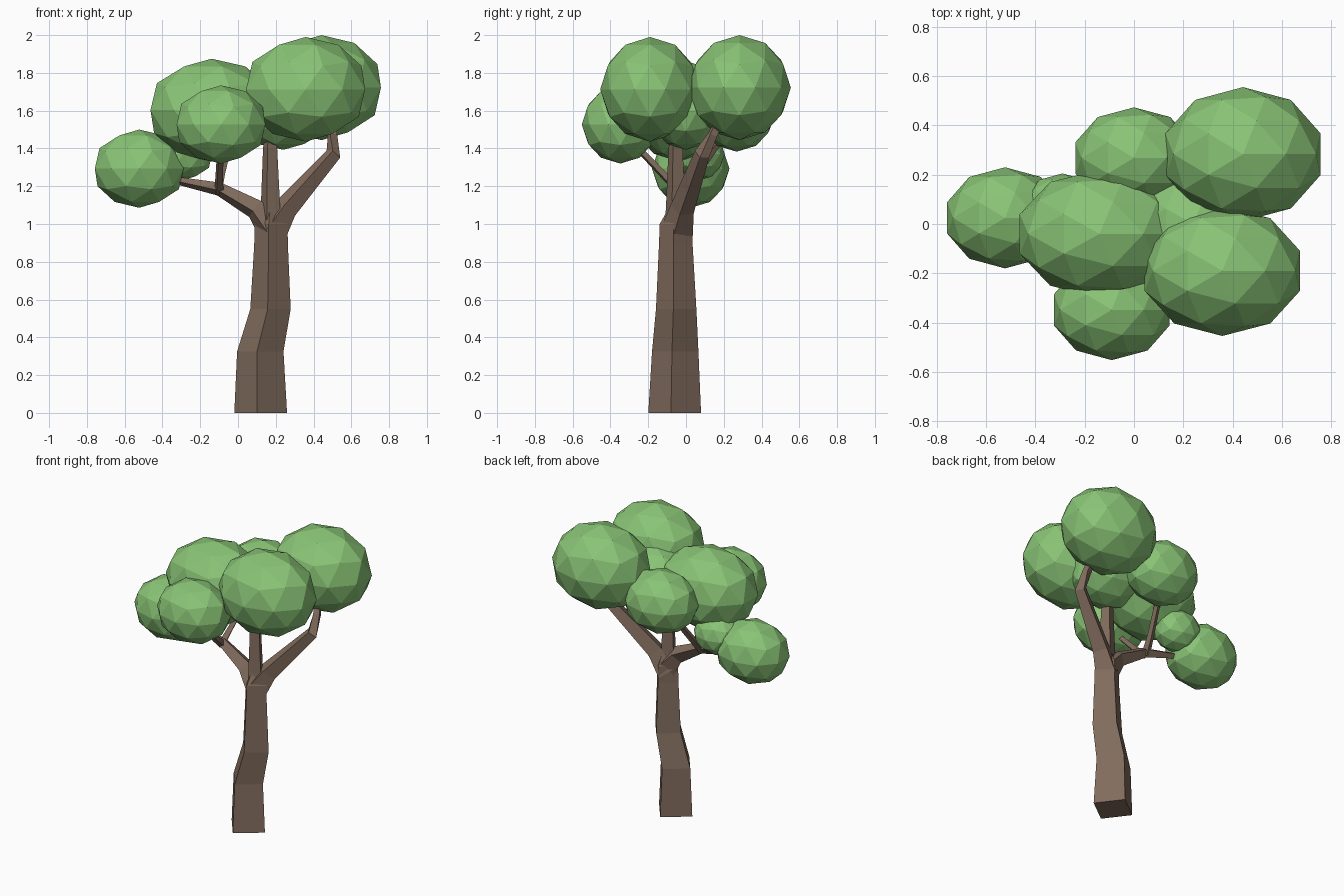
import bpy, bmesh, math
from mathutils import Vector

if "Cube" in bpy.data.objects:
    bpy.data.objects.remove(bpy.data.objects["Cube"])


def material(name, color):
    m = bpy.data.materials.new(name)
    m.diffuse_color = color
    m.use_nodes = True
    m.node_tree.nodes["Principled BSDF"].inputs["Base Color"].default_value = m.diffuse_color
    return m


bark = material("bark", (0.22, 0.15, 0.11, 1))
leaf = material("leaf", (0.25, 0.55, 0.18, 1))


def add_object(name, bm, mat):
    bmesh.ops.recalc_face_normals(bm, faces=bm.faces)
    mesh = bpy.data.meshes.new(name)
    bm.to_mesh(mesh)
    bm.free()
    mesh.materials.append(mat)
    obj = bpy.data.objects.new(name, mesh)
    bpy.context.collection.objects.link(obj)
    return obj


def limb(name, points, turn=0.0):
    """Four-sided tapering limb through (x, y, z, corner radius) points."""
    bm = bmesh.new()
    rings = []
    pos = [Vector(p[:3]) for p in points]
    for i, p in enumerate(points):
        before = pos[max(i - 1, 0)]
        after = pos[min(i + 1, len(pos) - 1)]
        axis = (after - before).normalized()
        if turn:
            axis = Vector((0, 0, 1))   # trunk rings stay level
        side = Vector((1, 0, 0)) if turn else axis.cross(Vector((0.35, 0.94, 0.1))).normalized()
        up = axis.cross(side)
        ring = []
        for k in range(4):
            a = turn + k * math.pi / 2
            ring.append(bm.verts.new(pos[i] + p[3] * (math.cos(a) * side + math.sin(a) * up)))
        rings.append(ring)
    for a, b in zip(rings, rings[1:]):
        for k in range(4):
            bm.faces.new((a[k], a[(k + 1) % 4], b[(k + 1) % 4], b[k]))
    bm.faces.new(rings[0])
    bm.faces.new(rings[-1])
    return add_object(name, bm, bark)


def foliage(name, center, size):
    bm = bmesh.new()
    bmesh.ops.create_icosphere(bm, subdivisions=2, radius=1)
    bmesh.ops.scale(bm, vec=size, verts=bm.verts)
    bmesh.ops.translate(bm, vec=center, verts=bm.verts)
    return add_object(name, bm, leaf)


# Trunk with a slight bend
limb("trunk", [(0.12, -0.06, 0, 0.141), (0.118, -0.057, 0.325, 0.124),
               (0.172, -0.052, 0.55, 0.108), (0.175, -0.054, 0.89, 0.09),
               (0.175, -0.052, 1.0, 0.088), (0.175, -0.05, 1.07, 0.05)],
     turn=math.radians(-8))

# Main branches
limb("left_branch", [(0.18, -0.05, 0.97, 0.085), (0.09, -0.045, 1.08, 0.055),
                     (-0.1, -0.02, 1.185, 0.036), (-0.3, 0.01, 1.225, 0.022),
                     (-0.45, 0.02, 1.27, 0.02)])
limb("middle_branch", [(0.175, -0.05, 0.97, 0.07), (0.172, -0.055, 1.08, 0.055),
                       (0.17, -0.055, 1.4, 0.04), (0.18, -0.04, 1.55, 0.03)])
limb("right_branch", [(0.17, -0.05, 0.95, 0.09), (0.25, -0.02, 1.08, 0.065),
                      (0.505, 0.085, 1.37, 0.042), (0.5, 0.14, 1.47, 0.028),
                      (0.47, 0.2, 1.6, 0.025)])

# Twigs off the left branch
limb("front_twig", [(-0.1, -0.02, 1.17, 0.028), (-0.1, -0.1, 1.24, 0.022),
                    (-0.09, -0.3, 1.45, 0.018)])
limb("back_twig", [(-0.11, -0.02, 1.17, 0.028), (-0.09, 0.05, 1.26, 0.022),
                   (-0.03, 0.22, 1.5, 0.018)])

# Leaf clusters: name, centre, radii
clusters = [
    ("far_left", (-0.523, 0.025, 1.293), (0.247, 0.205, 0.207)),
    ("upper_left", (-0.14, -0.04, 1.603), (0.34, 0.26, 0.272)),
    ("front", (-0.09, -0.348, 1.527), (0.247, 0.204, 0.207)),
    ("right_front", (0.358, -0.19, 1.713), (0.331, 0.264, 0.277)),
    ("right_back", (0.442, 0.283, 1.722), (0.331, 0.272, 0.278)),
    ("back", (0.0, 0.268, 1.59), (0.25, 0.205, 0.207)),
    ("small_left", (-0.29, 0.07, 1.37), (0.16, 0.135, 0.137)),
    ("middle", (0.24, 0.0, 1.6), (0.26, 0.2, 0.207)),
]
for name, center, size in clusters:
    foliage(name + "_foliage", center, size)
